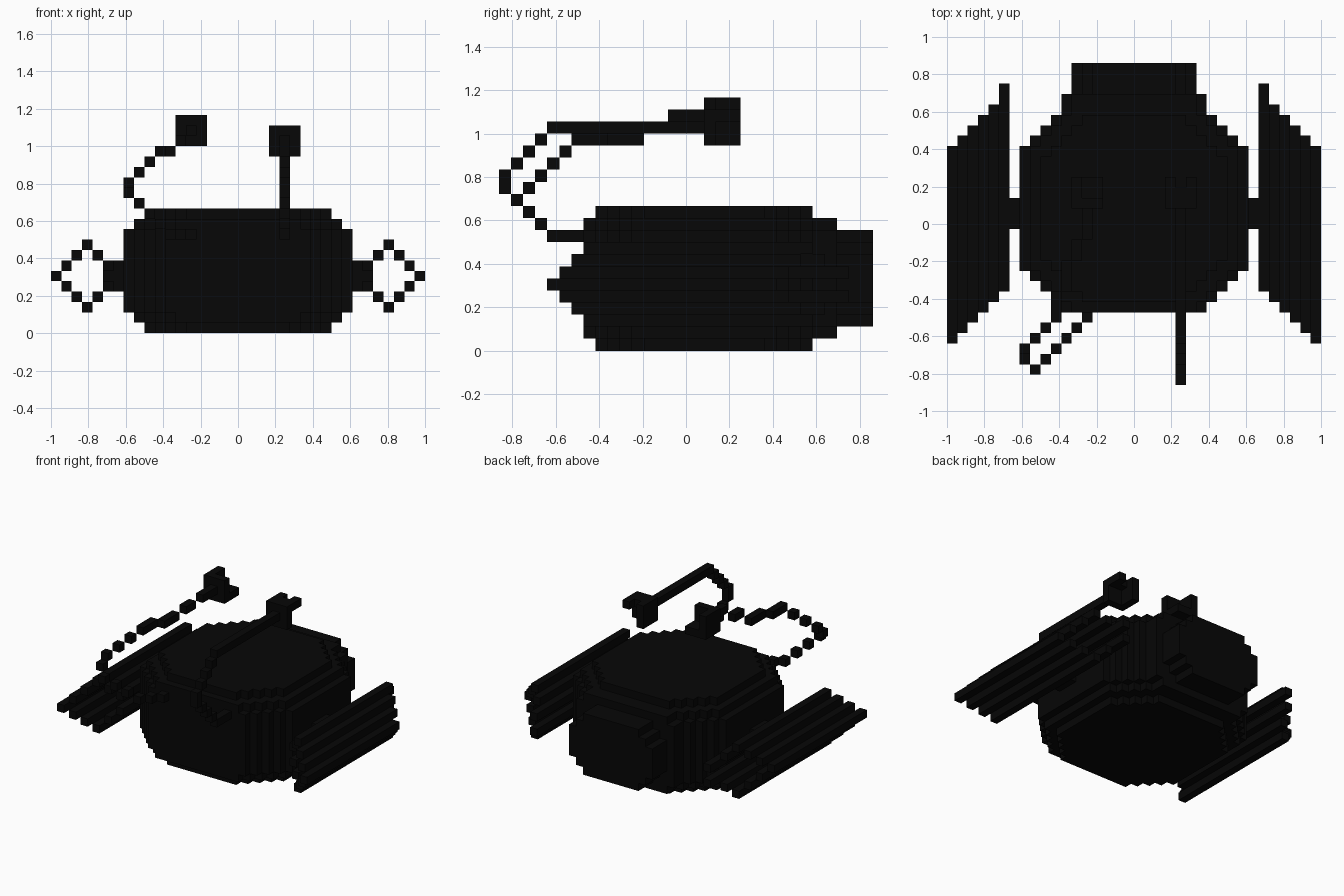
import bpy, bmesh
from mathutils import Vector

if "Cube" in bpy.data.objects:
    bpy.data.objects.remove(bpy.data.objects["Cube"])

V = 1 / 18            # size of one cube
Y0 = -15.5 * V        # back-to-front centring offset

black = bpy.data.materials.new("soft_black")
black.diffuse_color = (0.002, 0.002, 0.002, 1)
black.use_nodes = True
black.node_tree.nodes["Principled BSDF"].inputs["Base Color"].default_value = black.diffuse_color

SIDES = {
    (1, 0, 0): [(1, 0, 0), (1, 1, 0), (1, 1, 1), (1, 0, 1)],
    (-1, 0, 0): [(0, 0, 0), (0, 0, 1), (0, 1, 1), (0, 1, 0)],
    (0, 1, 0): [(0, 1, 0), (0, 1, 1), (1, 1, 1), (1, 1, 0)],
    (0, -1, 0): [(0, 0, 0), (1, 0, 0), (1, 0, 1), (0, 0, 1)],
    (0, 0, 1): [(0, 0, 1), (1, 0, 1), (1, 1, 1), (0, 1, 1)],
    (0, 0, -1): [(0, 0, 0), (0, 1, 0), (1, 1, 0), (1, 0, 0)],
}


def box(i0, i1, j0, j1, k0, k1):
    return {(i, j, k) for i in range(i0, i1) for j in range(j0, j1) for k in range(k0, k1)}


def mirror(cells):
    return {(-1 - i, j, k) for i, j, k in cells}


def build(name, cells):
    """Skin a set of cubes with only its outside faces."""
    bm = bmesh.new()
    for c in cells:
        for d, quad in SIDES.items():
            if tuple(a + b for a, b in zip(c, d)) not in cells:
                bm.faces.new([bm.verts.new(Vector(((c[0] + q[0]) * V,
                                                   (c[1] + q[1]) * V + Y0,
                                                   (c[2] + q[2]) * V))) for q in quad])
    bmesh.ops.remove_doubles(bm, verts=bm.verts[:], dist=V * 0.01)
    me = bpy.data.meshes.new(name)
    bm.to_mesh(me)
    bm.free()
    me.materials.append(black)
    ob = bpy.data.objects.new(name, me)
    bpy.context.collection.objects.link(ob)


# Octagonal hull, stepped in at top and bottom, with an octagonal rear nozzle block
body = set()
for k in range(12):
    inset = max(0, 2 - min(k, 11 - k))
    cut = (0, 1, 3)[inset]
    rows = range(8, 26) if inset == 2 else range(7, 28)
    for j in rows:
        half = min(11 - inset, j - cut, max(7, 33 - j) - cut)
        body |= box(-half, half, j, j + 1, k, k + 1)
for k in range(2, 10):
    half = min(6, k + 2, 13 - k)
    body |= box(-half, half, 28, 31, k, k + 1)
build("body", body)

# Diamond-section side pods made of long rods, plus their mounts
pod = set()
for i in range(12, 18):
    spread = 17 - i if i >= 14 else i - 11
    end = 29 if i == 12 else 40 - i
    for k in (5 - spread, 5 + spread):
        pod |= box(i, i + 1, 21 - i, end, k, k + 1)
mount = box(11, 13, 15, 18, 4, 7)
build("right_pod", pod | mount)
build("left_pod", mirror(pod | mount))

# Right stalk: loops out of the front and runs straight back
stalk = {(4, j, k) for j, k in ((6, 9), (5, 9), (4, 9), (3, 10), (2, 11), (1, 12), (0, 13),
                                (0, 14), (1, 15), (2, 16), (3, 17))}
build("right_stalk", stalk | box(4, 5, 4, 17, 18, 19))

# Left stalk: swings outward before returning to its head
stalk = {(-5, 6, 9), (-6, 5, 9), (-7, 4, 9), (-8, 3, 10), (-9, 2, 11), (-10, 1, 12),
         (-11, 2, 13), (-11, 3, 14), (-10, 4, 15), (-9, 5, 16)}
stalk |= box(-8, -7, 6, 9, 17, 18) | box(-7, -6, 9, 12, 17, 18)
stalk |= box(-6, -5, 12, 14, 18, 19) | box(-5, -4, 14, 17, 19, 20)
build("left_stalk", stalk)


# Stalk heads: three plates meeting at a corner
def head(i, k, plate_k):
    return (box(i, i + 1, 17, 20, k, k + 3) | box(i, i + 3, 17, 18, k, k + 3)
            | box(i, i + 3, 17, 20, plate_k, plate_k + 1))


build("right_head", head(3, 17, 19) - {(4, 19, 19)})
build("left_head", head(-6, 18, 18))
